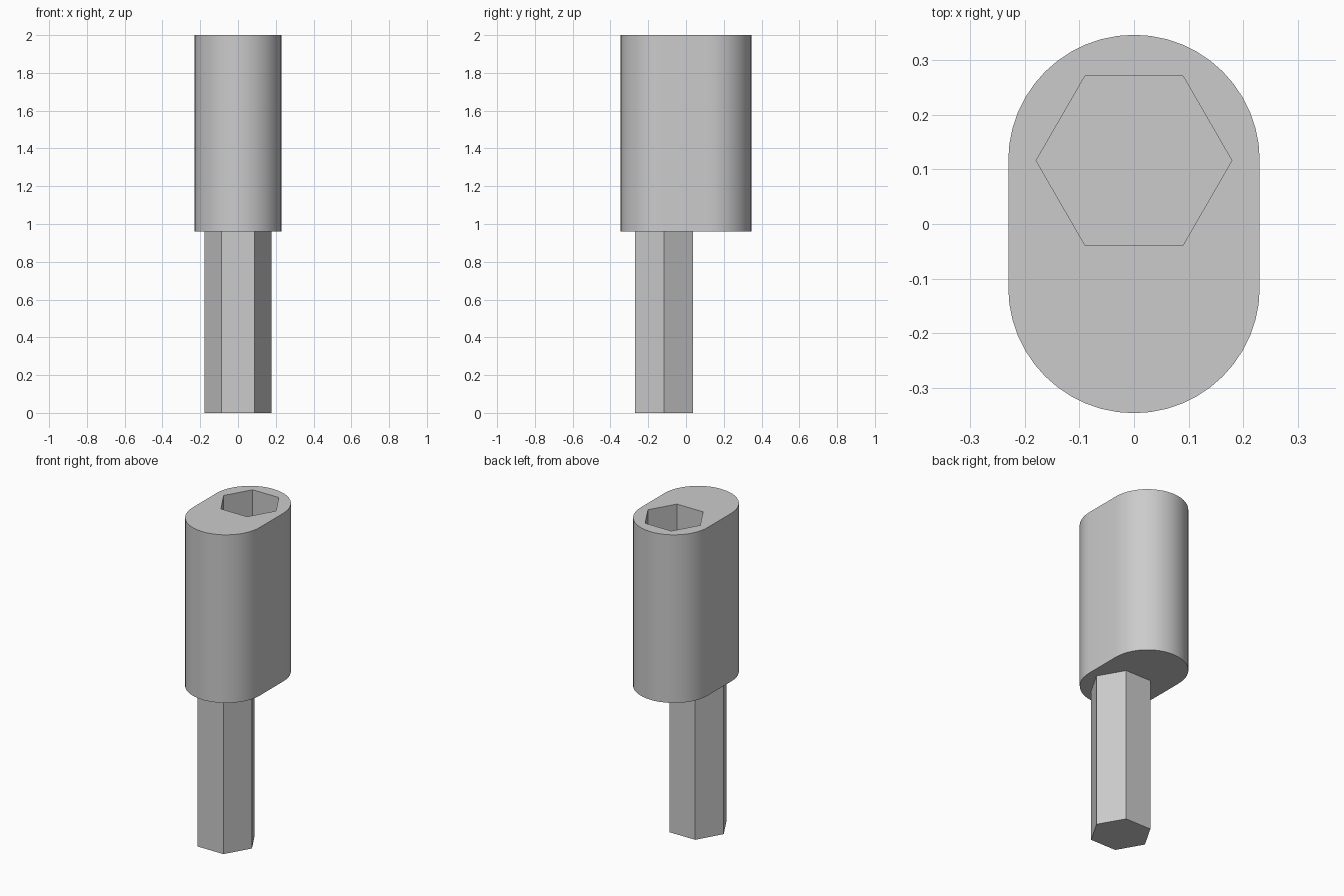
import bpy, bmesh, math

cube = bpy.data.objects.get("Cube")
if cube:
    bpy.data.objects.remove(cube, do_unlink=True)

OFFSET = 0.116       # distance of the two arc centres from the middle
BODY_RADIUS = 0.23
BODY_BASE, BODY_TOP = 0.96, 2.0
SOCKET_FLOOR = 1.04
ARC_STEPS = 24

grey = bpy.data.materials.new("plain grey")
grey.use_nodes = True
grey.diffuse_color = (0.6, 0.6, 0.6, 1)
grey.node_tree.nodes["Principled BSDF"].inputs["Base Color"].default_value = grey.diffuse_color


def prism(name, outline, z0, z1):
    """Extrude a closed outline upward from z0 to z1."""
    bm = bmesh.new()
    base = bm.faces.new([bm.verts.new((x, y, z0)) for x, y in outline])
    top = bmesh.ops.extrude_face_region(bm, geom=[base], use_keep_orig=True)["geom"]
    verts = [v for v in top if isinstance(v, bmesh.types.BMVert)]
    bmesh.ops.translate(bm, verts=verts, vec=(0, 0, z1 - z0))
    bmesh.ops.recalc_face_normals(bm, faces=bm.faces)
    mesh = bpy.data.meshes.new(name)
    bm.to_mesh(mesh)
    bm.free()
    mesh.materials.append(grey)
    obj = bpy.data.objects.new(name, mesh)
    bpy.context.collection.objects.link(obj)
    return obj


def arc(cy, radius, start, sweep, steps):
    angles = [start + sweep * i / steps for i in range(steps + 1)]
    return [(radius * math.cos(a), cy + radius * math.sin(a)) for a in angles]


def hexagon(cy, radius):
    return arc(cy, radius, 0, math.tau, 6)[:-1]


# Rounded slot-shaped body
outline = arc(OFFSET, BODY_RADIUS, 0, math.pi, ARC_STEPS)
outline += arc(-OFFSET, BODY_RADIUS, math.pi, math.pi, ARC_STEPS)
body = prism("body", outline, BODY_BASE, BODY_TOP)

# Hexagonal blind socket in the top
cutter = prism("socket_cutter", hexagon(OFFSET, 0.179), SOCKET_FLOOR, BODY_TOP + 0.1)
cut = body.modifiers.new("socket", 'BOOLEAN')
cut.operation = 'DIFFERENCE'
cut.solver = 'EXACT'
cut.object = cutter
bpy.ops.object.select_all(action='DESELECT')
body.select_set(True)
bpy.context.view_layer.objects.active = body
bpy.ops.object.modifier_apply(modifier=cut.name)
bpy.data.objects.remove(cutter, do_unlink=True)
bpy.ops.object.shade_smooth_by_angle(angle=math.radians(30))

# Hexagonal peg below, offset to the front
prism("hex_peg", hexagon(-OFFSET, 0.177), 0, BODY_BASE)
